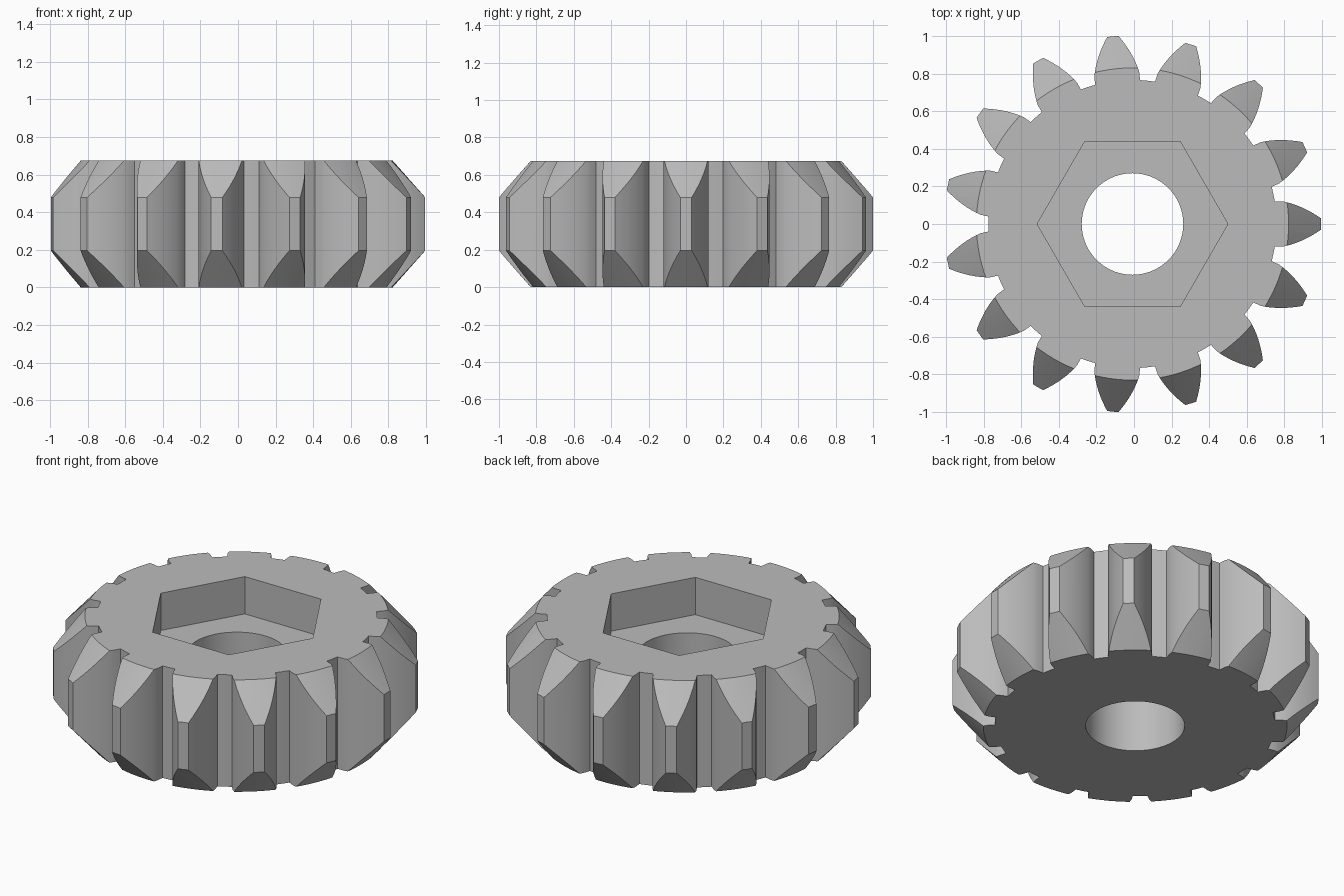
import bpy
import bmesh
import math
from mathutils import Matrix, Vector

TEETH = 15
HEIGHT = 0.675
CENTRE = Vector((-0.008, 0, 0))
ROOT, FLANK, TIP = 0.766, 0.80, 1.003

cube = bpy.data.objects.get("Cube")
if cube:
    bpy.data.objects.remove(cube, do_unlink=True)

steel = bpy.data.materials.new("plain grey")
steel.use_nodes = True
grey = (0.5, 0.5, 0.5, 1)
steel.diffuse_color = grey
steel.node_tree.nodes["Principled BSDF"].inputs["Base Color"].default_value = grey


def make_object(name, bm):
    bmesh.ops.recalc_face_normals(bm, faces=bm.faces)
    bmesh.ops.translate(bm, verts=bm.verts, vec=CENTRE)
    mesh = bpy.data.meshes.new(name)
    bm.to_mesh(mesh)
    bm.free()
    mesh.materials.append(steel)
    obj = bpy.data.objects.new(name, mesh)
    bpy.context.collection.objects.link(obj)
    return obj


def prism(name, outline, z0, z1):
    bm = bmesh.new()
    face = bm.faces.new([bm.verts.new((x, y, z0)) for x, y in outline])
    top = bmesh.ops.extrude_face_region(bm, geom=[face])["geom"]
    verts = [v for v in top if isinstance(v, bmesh.types.BMVert)]
    bmesh.ops.translate(bm, verts=verts, vec=(0, 0, z1 - z0))
    return make_object(name, bm)


def circle(radius, sides):
    return [(radius * math.cos(math.tau * i / sides),
             radius * math.sin(math.tau * i / sides)) for i in range(sides)]


def turned(name, profile, sides):
    """Closed solid of revolution from (radius, z) points."""
    bm = bmesh.new()
    rings = [[bm.verts.new((x, y, z)) for x, y in circle(r, sides)] for r, z in profile]
    for low, high in zip(rings, rings[1:]):
        for i in range(sides):
            j = (i + 1) % sides
            bm.faces.new((low[i], low[j], high[j], high[i]))
    bm.faces.new(rings[0])
    bm.faces.new(rings[-1])
    return make_object(name, bm)


def combine(target, tool, operation):
    mod = target.modifiers.new("cut", "BOOLEAN")
    mod.object, mod.operation, mod.solver = tool, operation, "EXACT"
    bpy.context.view_layer.objects.active = target
    bpy.ops.object.modifier_apply(modifier=mod.name)
    bpy.data.objects.remove(tool, do_unlink=True)


# Tooth outline: straight foot, curved flank, narrow flat tip
STEPS = 8
half = [(math.sqrt(ROOT ** 2 - 0.12 ** 2), 0.12)]
for i in range(STEPS + 1):
    t = i / STEPS
    half.append((FLANK + (TIP - FLANK) * t, 0.12 - 0.04 * t - 0.05 * t * t))
tooth = [(x, -y) for x, y in half] + half[::-1]
pitch = math.tau / TEETH
tooth.append((ROOT * math.cos(pitch / 2), ROOT * math.sin(pitch / 2)))

outline = []
for k in range(TEETH):
    turn = Matrix.Rotation(k * pitch, 2)
    outline += [tuple(turn @ Vector(p)) for p in tooth]
gear = prism("gear_wheel", outline, -0.1, HEIGHT + 0.1)

# Conical chamfers across the tooth ends
barrel = turned("chamfer_barrel",
                [(0.83, 0), (1.078, 0.28), (1.078, HEIGHT - 0.28), (0.83, HEIGHT)], 120)
combine(gear, barrel, "INTERSECT")

# Round bore and hexagonal pocket
combine(gear, prism("bore_cutter", circle(0.27, 72), -0.2, HEIGHT + 0.2), "DIFFERENCE")
combine(gear, prism("hex_cutter", circle(0.507, 6), 0.45, HEIGHT + 0.2), "DIFFERENCE")

bpy.ops.object.select_all(action="DESELECT")
gear.select_set(True)
bpy.context.view_layer.objects.active = gear
bpy.ops.object.shade_smooth_by_angle(angle=math.radians(20))
